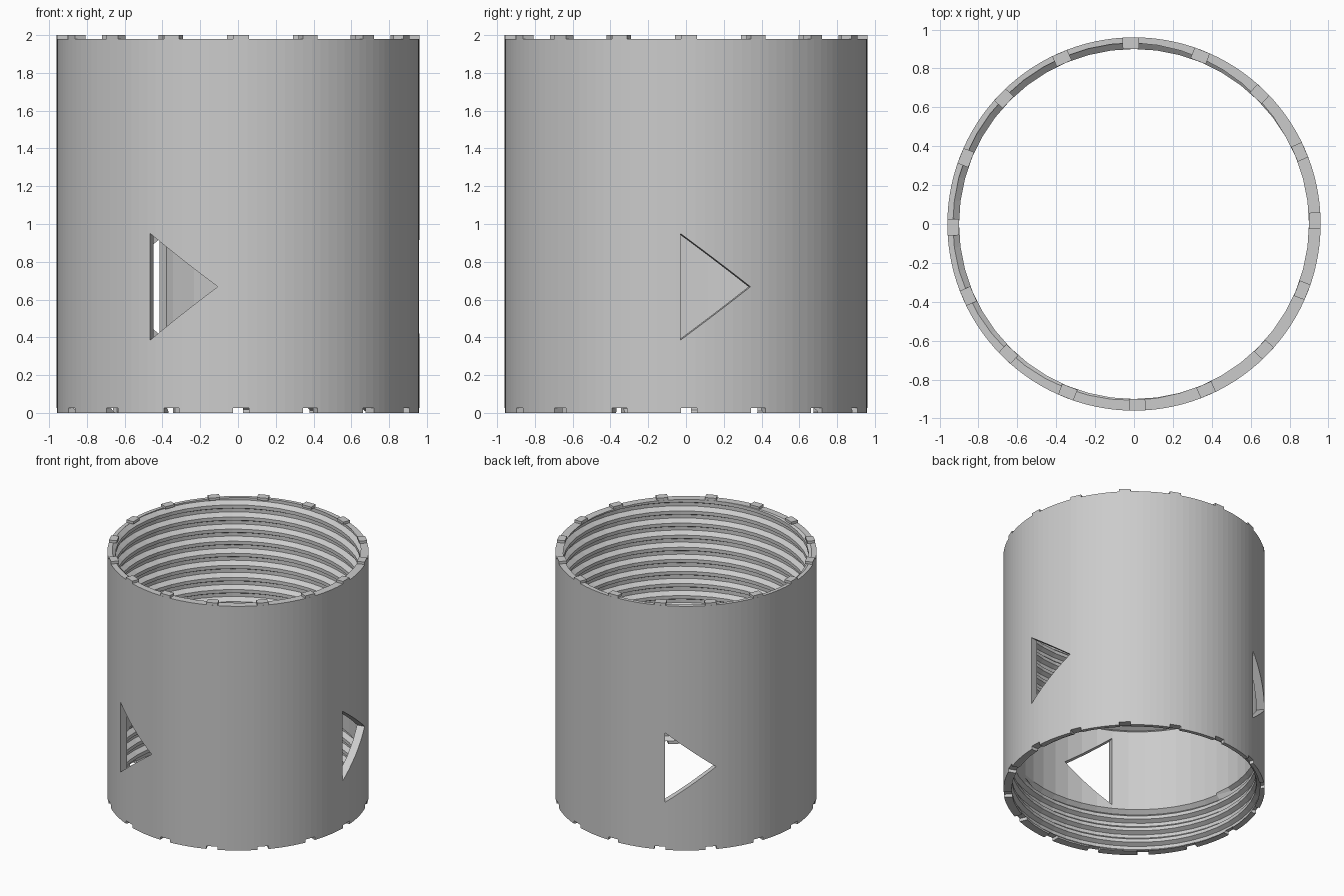
import bpy, bmesh
from math import radians, cos, sin, tau
from mathutils import Matrix, Vector

RADIUS, BORE, GROOVE = 0.96, 0.90, 0.932
RIM, TOP = 1.98, 2.0
PITCH, BORE_SIDES = 0.098, 48
TEETH = 16

cube = bpy.data.objects.get("Cube")
if cube:
    bpy.data.objects.remove(cube, do_unlink=True)

grey = bpy.data.materials.new("plain grey")
grey.use_nodes = True
grey.diffuse_color = (0.6, 0.6, 0.6, 1)
grey.node_tree.nodes["Principled BSDF"].inputs["Base Color"].default_value = (0.6, 0.6, 0.6, 1)


def to_object(name, bm):
    bmesh.ops.recalc_face_normals(bm, faces=bm.faces)
    mesh = bpy.data.meshes.new(name)
    bm.to_mesh(mesh)
    bm.free()
    mesh.materials.append(grey)
    obj = bpy.data.objects.new(name, mesh)
    bpy.context.collection.objects.link(obj)
    return obj


def add_block(bm, angle, r0, r1, width, z0, z1):
    """Block pointing outwards at an angle around the tube."""
    place = (Matrix.Rotation(angle, 4, "Z")
             @ Matrix.Translation(((r0 + r1) / 2, 0, (z0 + z1) / 2))
             @ Matrix.Diagonal((r1 - r0, width, z1 - z0, 1)))
    bmesh.ops.create_cube(bm, size=1, matrix=place)


def add_triangle_prism(bm, angle):
    """Sideways triangle pushed through the wall, tip towards the increasing angle."""
    turn = Matrix.Rotation(angle, 3, "Z")
    corners = [(-0.188, 0.385), (0.188, 0.668), (-0.188, 0.95)]
    face = bm.faces.new([bm.verts.new(turn @ Vector((0.7, t, z))) for t, z in corners])
    out = bmesh.ops.extrude_face_region(bm, geom=[face])["geom"]
    bmesh.ops.translate(bm, verts=[v for v in out if isinstance(v, bmesh.types.BMVert)],
                        vec=turn @ Vector((0.4, 0, 0)))


def threaded_bore():
    """Solid core with a helical thread near both ends and a plain middle."""
    bm = bmesh.new()
    profile = [(0, BORE), (0.28, BORE), (0.55, GROOVE), (0.83, GROOVE)]
    columns = []
    for i in range(BORE_SIDES + 1):
        a = tau * i / BORE_SIDES
        column = []
        for turn in range(-25, 5):
            for phase, r in profile:
                z = RIM + PITCH * (turn + phase + a / tau - radians(30) / tau)
                if 0.34 < z < 1.02:
                    r = BORE
                column.append(bm.verts.new((r * cos(a), r * sin(a), z)))
        columns.append(column)
    for c, d in zip(columns, columns[1:]):
        for j in range(len(c) - 1):
            bm.faces.new((c[j], d[j], d[j + 1], c[j + 1]))
    bmesh.ops.remove_doubles(bm, verts=bm.verts, dist=0.0005)
    # Trim the ragged helix ends flat and cap them
    for z, direction in ((-0.1, -1), (2.1, 1)):
        bmesh.ops.bisect_plane(bm, geom=bm.verts[:] + bm.edges[:] + bm.faces[:],
                               plane_co=(0, 0, z), plane_no=(0, 0, direction),
                               clear_outer=True)
        rim = [e for e in bm.edges if e.is_boundary
               and all(abs(v.co.z - z) < 0.001 for v in e.verts)]
        bmesh.ops.edgeloop_fill(bm, edges=rim)
    return to_object("bore_cutter", bm)


def cut(obj, cutter):
    cutter.hide_render = True
    mod = obj.modifiers.new("cut", "BOOLEAN")
    mod.operation, mod.solver, mod.object = "DIFFERENCE", "EXACT", cutter
    bpy.context.view_layer.objects.active = obj
    bpy.ops.object.modifier_apply(modifier=mod.name)
    bpy.data.objects.remove(cutter, do_unlink=True)


# Tube wall
bm = bmesh.new()
bmesh.ops.create_cone(bm, cap_ends=True, segments=120, radius1=RADIUS, radius2=RADIUS,
                      depth=RIM, matrix=Matrix.Translation((0, 0, RIM / 2)))
tube = to_object("tube", bm)
cut(tube, threaded_bore())

# Triangular windows and bottom notches
tooth_angles = [radians(1) + tau * i / TEETH for i in range(TEETH)]
bm = bmesh.new()
for degrees in (9.5, 127, -107.7):
    add_triangle_prism(bm, radians(degrees))
for angle in tooth_angles:
    add_block(bm, angle, 0.8, 1.1, 0.084, -0.05, 0.025)
cut(tube, to_object("opening_cutter", bm))

# Teeth on the top rim
bm = bmesh.new()
for angle in tooth_angles:
    add_block(bm, angle, BORE, RADIUS - 0.001, 0.084, RIM, TOP)
to_object("rim_teeth", bm)
